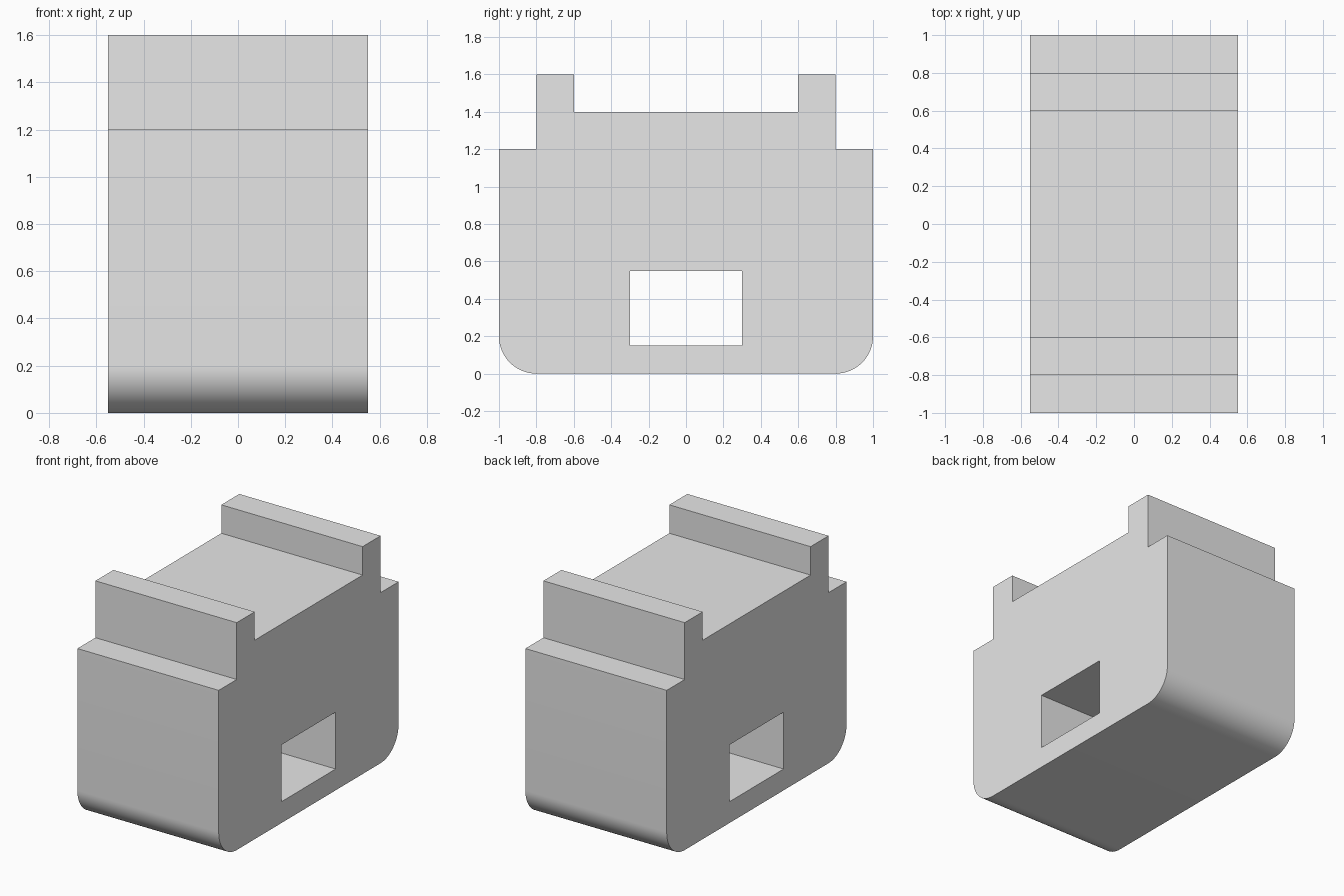
import bpy, bmesh, math

WIDTH = 1.1
RADIUS = 0.2

cube = bpy.data.objects.get("Cube")
if cube:
    bpy.data.objects.remove(cube, do_unlink=True)

# Plain grey material
grey = bpy.data.materials.new("light_grey")
grey.use_nodes = True
colour = (0.8, 0.8, 0.8, 1)
grey.diffuse_color = colour
for node in grey.node_tree.nodes:
    if node.type == 'BSDF_PRINCIPLED':
        node.inputs["Base Color"].default_value = colour


def extrude_profile(name, points, width):
    """Extrude a closed (y, z) profile across x, centred on x = 0."""
    bm = bmesh.new()
    face = bm.faces.new([bm.verts.new((-width / 2, y, z)) for y, z in points])
    result = bmesh.ops.extrude_face_region(bm, geom=[face])
    moved = [v for v in result["geom"] if isinstance(v, bmesh.types.BMVert)]
    bmesh.ops.translate(bm, verts=moved, vec=(width, 0, 0))
    bmesh.ops.recalc_face_normals(bm, faces=bm.faces)
    mesh = bpy.data.meshes.new(name)
    bm.to_mesh(mesh)
    bm.free()
    mesh.materials.append(grey)
    obj = bpy.data.objects.new(name, mesh)
    bpy.context.collection.objects.link(obj)
    return obj


# Half profile: rounded bottom corner, shoulder, raised rail, recessed top
steps = 16
half = []
for i in range(steps + 1):
    a = math.pi / 2 * i / steps
    half.append((1 - RADIUS + RADIUS * math.sin(a), RADIUS * (1 - math.cos(a))))
half += [(1, 1.2), (0.8, 1.2), (0.8, 1.6), (0.6, 1.6), (0.6, 1.4)]
profile = half + [(-y, z) for y, z in reversed(half)]
body = extrude_profile("body_block", profile, WIDTH)

# Rectangular through slot
slot = extrude_profile("slot_cutter", [(-0.3, 0.15), (0.3, 0.15), (0.3, 0.55), (-0.3, 0.55)], WIDTH * 1.5)
slot.hide_render = True
slot.hide_viewport = False
cut = body.modifiers.new("slot", 'BOOLEAN')
cut.operation = 'DIFFERENCE'
cut.solver = 'EXACT'
cut.object = slot

bpy.ops.object.select_all(action='DESELECT')
bpy.context.view_layer.objects.active = body
body.select_set(True)
bpy.ops.object.modifier_apply(modifier=cut.name)
bpy.data.objects.remove(slot, do_unlink=True)

# Smooth rounded corners, crisp edges elsewhere
bpy.ops.object.shade_smooth_by_angle(angle=math.radians(30))
